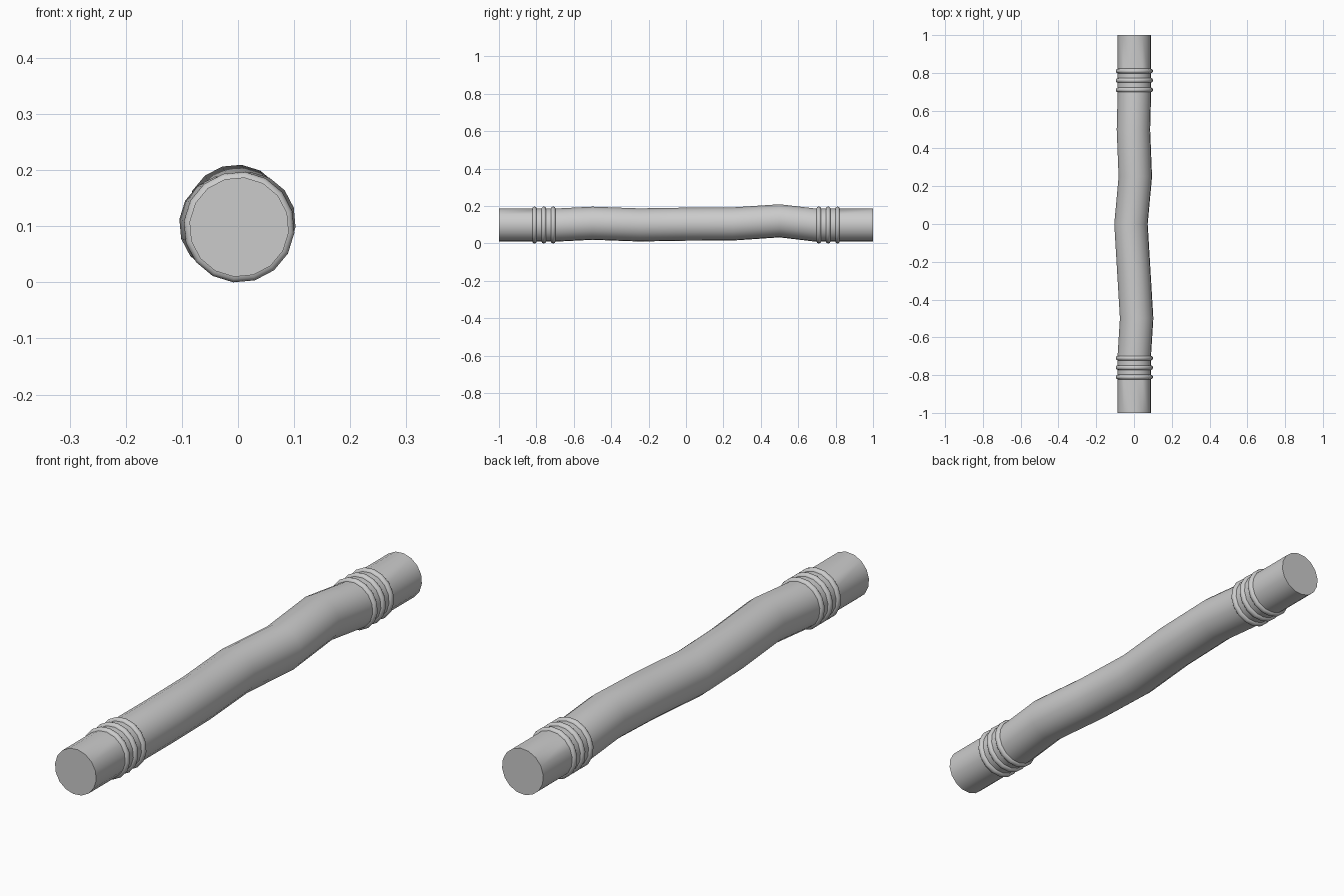
import bpy, bmesh, math

if "Cube" in bpy.data.objects:
    bpy.data.objects.remove(bpy.data.objects["Cube"])

SIDES = 16
PHASE = math.radians(-6)
CX, CZ = 0.002, 0.0985      # axis of the straight ends
R, RIDGE = 0.089, 0.099     # hose radius, clamp ridge radius


def collar(sign):
    """Straight end with three rounded ridges, from the tip inwards."""
    pts = [(1.0, R), (0.822, R)]
    for c in (0.81, 0.76, 0.71):
        for i in range(7):
            a = math.pi * i / 6
            pts.append((c + 0.012 * math.cos(a), R + (RIDGE - R) * math.sin(a)))
    pts.append((0.69, R))
    return [(sign * y, r, CX, CZ) for y, r in pts]


# Bent middle of the hose: y, centre x, centre z
bends = [(-0.5, 0.014, 0.108), (-0.25, -0.001, 0.099), (0, -0.016, 0.103),
         (0.25, 0.007, 0.104), (0.5, -0.003, 0.121)]
stations = collar(-1) + [(y, R, x, z) for y, x, z in bends] + collar(1)[::-1]

# Loft the rings into one closed hose
bm = bmesh.new()
rings = []
for y, r, x, z in stations:
    rings.append([bm.verts.new((x + r * math.cos(PHASE + math.tau * k / SIDES), y,
                                z + r * math.sin(PHASE + math.tau * k / SIDES)))
                  for k in range(SIDES)])
for a, b in zip(rings, rings[1:]):
    for k in range(SIDES):
        n = (k + 1) % SIDES
        bm.faces.new((a[k], a[n], b[n], b[k]))
bm.faces.new(rings[0])
bm.faces.new(rings[-1])
bmesh.ops.recalc_face_normals(bm, faces=bm.faces)

mesh = bpy.data.meshes.new("bent_hose")
bm.to_mesh(mesh)
bm.free()
hose = bpy.data.objects.new("bent_hose", mesh)
bpy.context.collection.objects.link(hose)
bpy.context.view_layer.objects.active = hose
hose.select_set(True)
bpy.ops.object.shade_smooth_by_angle(angle=math.radians(35))
